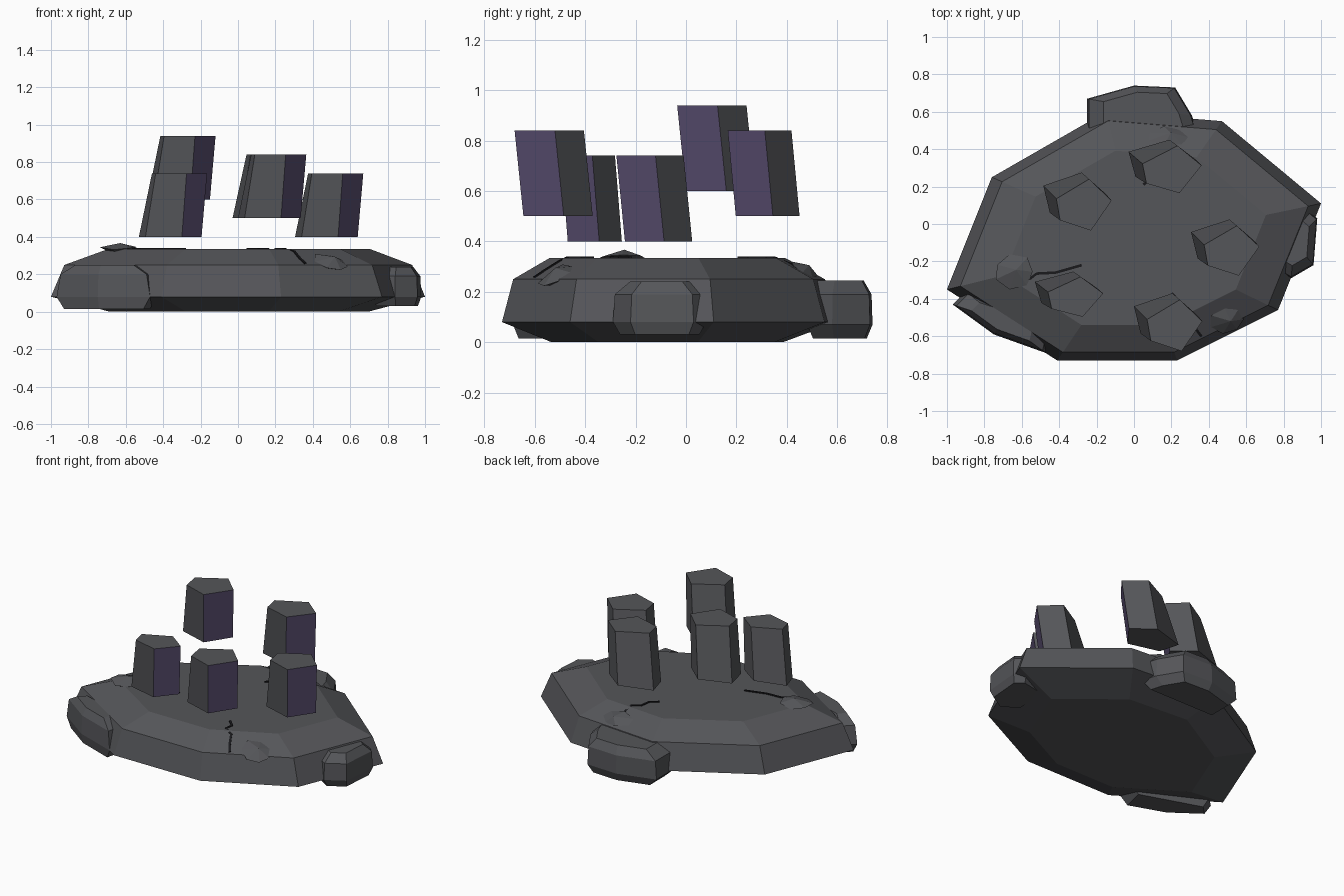
import bpy, random
from math import cos, sin, tau
from mathutils import Vector
from mathutils.bvhtree import BVHTree

if "Cube" in bpy.data.objects:
    bpy.data.objects.remove(bpy.data.objects["Cube"])

random.seed(4)


def material(name, rgb):
    m = bpy.data.materials.new(name)
    m.diffuse_color = (*rgb, 1)
    m.use_nodes = True
    m.node_tree.nodes["Principled BSDF"].inputs["Base Color"].default_value = m.diffuse_color
    return m


stone = material("dark_stone", (0.09, 0.092, 0.10))
purple = material("purple_stone", (0.105, 0.08, 0.17))
black = material("crack_black", (0.01, 0.01, 0.012))


def add(name, verts, faces, mats):
    me = bpy.data.meshes.new(name)
    me.from_pydata(verts, [], faces)
    for m in mats:
        me.materials.append(m)
    ob = bpy.data.objects.new(name, me)
    bpy.context.collection.objects.link(ob)
    return ob


def loft(name, rings, mats):
    """Skin equal-length counter-clockwise rings, bottom to top, with caps."""
    n = len(rings[0])
    verts = [v for r in rings for v in r]
    faces = [tuple(reversed(range(n)))]
    for k in range(len(rings) - 1):
        for i in range(n):
            j = (i + 1) % n
            faces.append((k * n + i, k * n + j, (k + 1) * n + j, (k + 1) * n + i))
    faces.append(tuple(range(len(verts) - n, len(verts))))
    return add(name, verts, faces, mats)


def rock(name, outline, levels):
    """Chamfered rock: outline scaled about its middle at each (z, scale)."""
    cx = sum(p[0] for p in outline) / len(outline)
    cy = sum(p[1] for p in outline) / len(outline)
    return loft(name, [[(cx + (x - cx) * s, cy + (y - cy) * s, z)
                        for x, y in outline] for z, s in levels], [stone])


# Main slab
slab = rock("base_slab",
            [(-1, -.35), (-.41, -.73), (.23, -.73), (.77, -.46),
             (1, .11), (.47, .55), (-.15, .60), (-.76, .25)],
            [(0, .69), (.08, 1), (.25, .93), (.335, .70)])

# Rocks stuck to the rim
rock("back_rock", [(-.25, .48), (.34, .48), (.31, .58), (.22, .73), (0, .74), (-.25, .67)],
     [(.015, .82), (.07, 1), (.19, .97), (.245, .72)])
rock("right_rock", [(.72, -.22), (.84, -.29), (.96, -.22), (.98, .03), (.92, .08), (.72, .04)],
     [(.03, .85), (.08, 1), (.19, .96), (.24, .65)])
rock("left_rock", [(-.97, -.43), (-.75, -.59), (-.47, -.69), (-.43, -.52), (-.9, -.36)],
     [(.015, .85), (.08, 1), (.20, .92), (.25, .62)])

# Floating leaning five-sided columns: (x, y, base z, x scale, y scale)
low = [(-.205, .11), (-.17, -.035), (.025, -.095), (.13, .065), (0, .18)]
top = [(-.135, .04), (-.115, -.075), (.05, -.13), (.16, .03), (.04, .145)]
columns = [(-.28, .095, .60, 1, 1), (.51, -.15, .40, 1, .97), (.205, -.55, .50, 1, 1),
           (-.325, -.395, .40, 1, .78), (.19, .285, .50, 1.07, .92)]
for i, (x, y, z, sx, sy) in enumerate(columns):
    ob = loft(f"column_{i + 1}",
              [[(x + a * sx, y + b * sy, z) for a, b in low],
               [(x + a * sx, y + b * sy, z + .34) for a, b in top]], [stone, purple])
    ob.data.polygons[3].material_index = 1

# Surface lookup for placing details on the slab
me = slab.data
tree = BVHTree.FromPolygons([v.co for v in me.vertices],
                            [tuple(p.vertices) for p in me.polygons])


def drop(x, y):
    hit, normal, _, _ = tree.ray_cast(Vector((x, y, 2)), Vector((0, 0, -1)))
    return hit, normal


# Faceted pebbles half sunk in the surface: (x, y, x radius, y radius)
for i, (x, y, rx, ry) in enumerate([(.5, -.515, .10, .085), (-.64, -.255, .11, .095),
                                    (.185, .465, .115, .06)]):
    p, nrm = drop(x, y)
    rot = Vector((0, 0, 1)).rotation_difference(nrm)
    n = 7
    pts = []
    for k in range(n):
        r = random.uniform(.85, 1.05)
        pts.append(Vector((rx * r * cos(tau * k / n), ry * r * sin(tau * k / n),
                           random.uniform(-.005, .012))))
    pts += [Vector((.01, .01, .032)), Vector((0, 0, -.04))]
    faces = []
    for k in range(n):
        j = (k + 1) % n
        faces += [(k, j, n), (j, k, n + 1)]
    add(f"pebble_{i + 1}", [p + rot @ v for v in pts], faces, [stone])

# Thin jagged cracks following the surface
cracks = [[(.20, -.37), (.25, -.42), (.24, -.47), (.30, -.50), (.33, -.56), (.36, -.60)],
          [(-.56, -.295), (-.52, -.265), (-.42, -.26), (-.35, -.24), (-.28, -.22)],
          [(.17, .42), (.16, .35), (.11, .32), (.10, .25), (.05, .21)]]
for i, path in enumerate(cracks):
    rings = []
    for k, (x, y) in enumerate(path):
        p, nrm = drop(x, y)
        a, b = path[max(k - 1, 0)], path[min(k + 1, len(path) - 1)]
        side = Vector((b[0] - a[0], b[1] - a[1], 0)).cross(nrm).normalized() * .007
        up = nrm * .005
        rings.append([p + side - up, p + side + up, p - side + up, p - side - up])
    loft(f"crack_{i + 1}", rings, [black])
